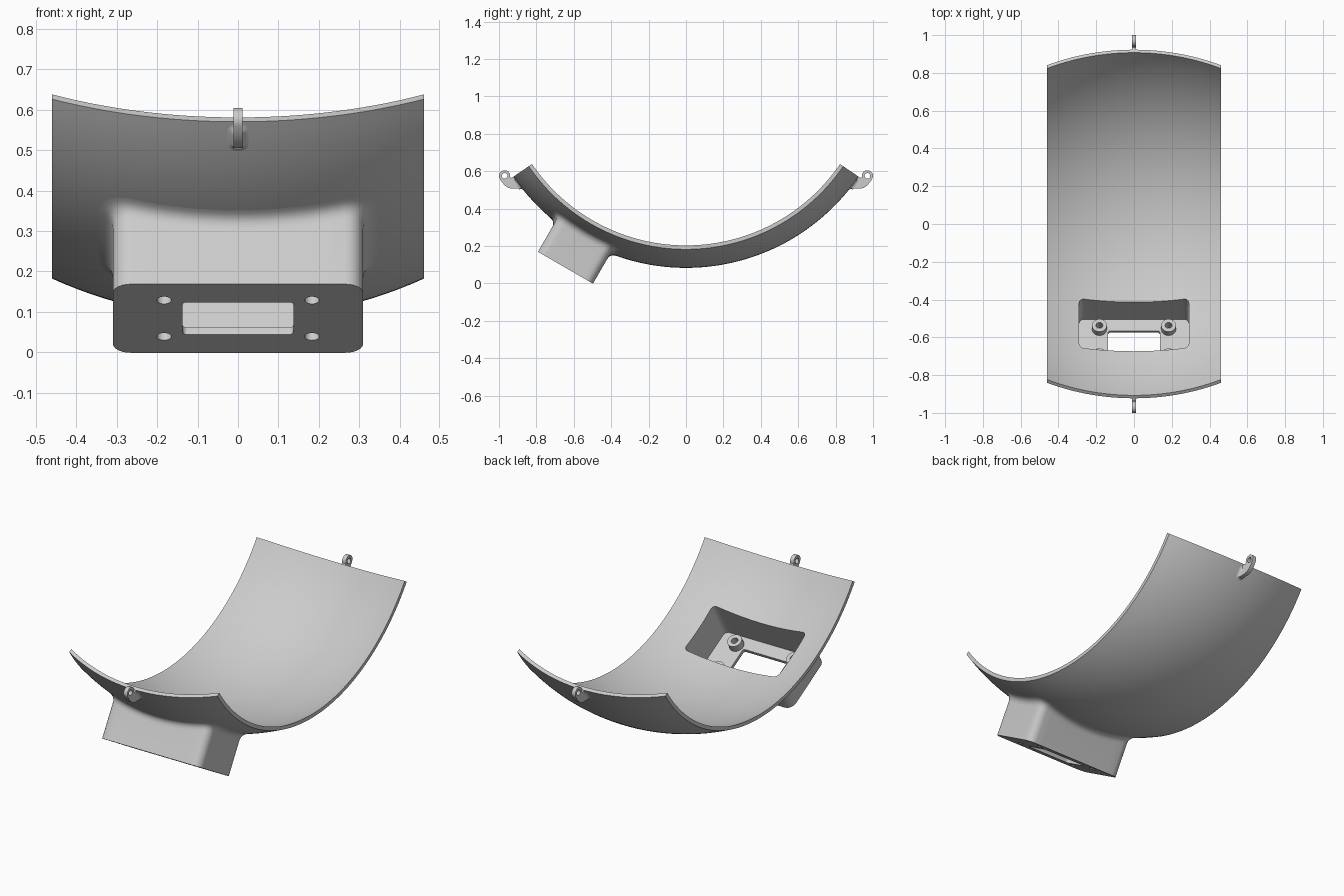
import bpy, bmesh
from math import sin, cos, pi, sqrt, radians
from mathutils import Matrix, Vector

if "Cube" in bpy.data.objects:
    bpy.data.objects.remove(bpy.data.objects["Cube"])

CENTRE = Vector((0, 0, 1.2))      # centre of the spherical shell
R_OUT, R_IN = 1.117, 1.098
HALF_W, END = 0.46, radians(55.7)
TILT = radians(30)                # housing tilt towards the front
FLOOR_OUT, FLOOR_IN = 1.289, 1.269

grey = bpy.data.materials.new("light_grey")
grey.use_nodes = True
grey.diffuse_color = (0.6, 0.6, 0.6, 1)
grey.node_tree.nodes["Principled BSDF"].inputs["Base Color"].default_value = (0.6, 0.6, 0.6, 1)


def frame(a):
    """Local axes at angle a: across, along the arc, outward depth."""
    axes = Matrix(((1, 0, 0), (0, -cos(a), sin(a)), (0, -sin(a), -cos(a)))).transposed()
    return Matrix.Translation(CENTRE) @ axes.to_4x4()


def finish(name, bm, matrix=None):
    if matrix:
        bm.transform(matrix)
    bmesh.ops.recalc_face_normals(bm, faces=bm.faces)
    mesh = bpy.data.meshes.new(name)
    bm.to_mesh(mesh)
    bm.free()
    mesh.materials.append(grey)
    ob = bpy.data.objects.new(name, mesh)
    bpy.context.collection.objects.link(ob)
    return ob


def loft(name, rings, matrix=None):
    """Closed solid through rings of equal point count."""
    bm = bmesh.new()
    loops = [[bm.verts.new(p) for p in ring] for ring in rings]
    n = len(loops[0])
    for a, b in zip(loops, loops[1:]):
        for i in range(n):
            j = (i + 1) % n
            bm.faces.new((a[i], a[j], b[j], b[i]))
    bm.faces.new(loops[0])
    bm.faces.new(loops[-1])
    return finish(name, bm, matrix)


def rounded(hx, ht, r, steps=6, side=12):
    """Rounded rectangle as (point, outward normal) pairs."""
    out = []
    corners = [(1, 1), (-1, 1), (-1, -1), (1, -1)]
    for k, (sx, sy) in enumerate(corners):
        c = Vector((sx * (hx - r), sy * (ht - r)))
        for i in range(steps + 1):
            a = (k + i / steps) * pi / 2
            n = Vector((cos(a), sin(a)))
            out.append((c + n * r, n))
        nx, ny = corners[(k + 1) % 4]
        c2, last = Vector((nx * (hx - r), ny * (ht - r))), out[-1][0]
        end = c2 + n * r
        out += [(last.lerp(end, i / side), n) for i in range(1, side)]
    return out


def at_depth(path, d):
    return [(p.x, p.y, d) for p, n in path]


def on_sphere(path, r):
    return [(p.x, p.y, sqrt(r * r - p.length_squared)) for p, n in path]


def fillet(path, size, steps=6):
    """Rings blending a wall into the outside of the shell."""
    rings = []
    for i in range(steps + 1):
        u = i / steps
        ring = []
        for p, n in path:
            q = p + n * size
            z0 = sqrt(R_OUT ** 2 - p.length_squared)
            z1 = sqrt(R_OUT ** 2 - q.length_squared)
            a, b, c = Vector((*p, z0 + size)), Vector((*p, z0)), Vector((*q, z1))
            ring.append(a * (1 - u) ** 2 + b * 2 * u * (1 - u) + c * u * u)
        rings.append(ring)
    return rings


def tube(name, r, lo, hi, matrix, n=32):
    ring = [(r * cos(2 * pi * i / n), r * sin(2 * pi * i / n)) for i in range(n)]
    return loft(name, [[(x, y, d) for x, y in ring] for d in (lo, hi)], matrix)


def cut(ob, cutter):
    mod = ob.modifiers.new("cut", "BOOLEAN")
    mod.operation, mod.solver, mod.object = "DIFFERENCE", "EXACT", cutter
    bpy.context.view_layer.objects.active = ob
    bpy.ops.object.modifier_apply(modifier=mod.name)
    bpy.data.objects.remove(cutter)


parts = []
housing_frame = frame(TILT)

# Curved shell: a strip of a sphere between two side planes
NX, NA = 28, 72
bm = bmesh.new()
skins = []
for r in (R_OUT, R_IN):
    rows = []
    for i in range(NX + 1):
        x = HALF_W * (2 * i / NX - 1)
        rho = sqrt(r * r - x * x)
        angles = [END * (2 * j / NA - 1) for j in range(NA + 1)]
        rows.append([bm.verts.new((x, rho * sin(a), CENTRE.z - rho * cos(a))) for a in angles])
    for a, b in zip(rows, rows[1:]):
        for j in range(NA):
            bm.faces.new((a[j], b[j], b[j + 1], a[j + 1]))
    skins.append(rows)
borders = []
for rows in skins:
    borders.append(rows[0][:-1] + [row[-1] for row in rows[:-1]]
                   + rows[-1][:0:-1] + [row[0] for row in rows[:0:-1]])
for i in range(len(borders[0])):
    o, q = borders
    j = (i + 1) % len(o)
    bm.faces.new((o[i], o[j], q[j], q[i]))
shell = finish("shell", bm)
parts.append(shell)

# Housing box with blended rim and open cavity
outer = rounded(0.31, 0.17, 0.045)
inner = rounded(0.29, 0.15, 0.025)
cut(shell, loft("cavity_cutter", [at_depth(inner, d) for d in (0.95, 1.2)], housing_frame))
housing = loft("housing", [at_depth(outer, FLOOR_OUT)] + fillet(outer, 0.035)
               + [on_sphere(inner, 1.106), at_depth(inner, FLOOR_IN)], housing_frame)
window = rounded(0.137, 0.08, 0.012)
cut(housing, loft("window_cutter", [at_depth(window, d) for d in (1.25, 1.31)], housing_frame))
parts.append(housing)

# Four screw bosses with through holes
for sx in (-1, 1):
    for st in (-1, 1):
        m = housing_frame @ Matrix.Translation((sx * 0.183, st * 0.09, 0))
        boss = tube("screw_boss", 0.039, 1.229, 1.275, m)
        for ob in (boss, housing):
            cut(ob, tube("bore_cutter", 0.018, 1.2, 1.32, m))
        parts.append(boss)

# Hanging lug at each end: eye, arm and flared foot
EYE_Y, EYE_Z, EYE_R, THICK = 0.97, 0.575, 0.03, 0.0115
for name, s in (("front", -1), ("back", 1)):
    outline = [(0.92, 0.570), (0.935, 0.564), (0.942, 0.568)]
    for i in range(17):
        a = radians(170 - i * 200 / 16)
        outline.append((EYE_Y + EYE_R * cos(a), EYE_Z + EYE_R * sin(a)))
    outline += [(0.984, 0.541), (0.968, 0.522), (0.95, 0.511), (0.93, 0.506), (0.868, 0.506)]
    lug = loft(name + "_lug", [[(x, s * y, z) for y, z in outline] for x in (-THICK, THICK)])
    turn = Matrix.Translation((0, s * EYE_Y, EYE_Z)) @ Matrix.Rotation(pi / 2, 4, "Y")
    cut(lug, tube("eye_cutter", 0.015, -0.1, 0.1, turn))
    foot_path = rounded(THICK, 0.026, 0.008, 4, 3)
    foot = loft(name + "_lug_foot", fillet(foot_path, 0.016, 4) + [on_sphere(foot_path, 1.108)],
                frame(-s * radians(53.2)))
    parts += [lug, foot]

# Smooth shading with sharp edges kept
bpy.ops.object.select_all(action="DESELECT")
for ob in parts:
    ob.select_set(True)
bpy.context.view_layer.objects.active = shell
bpy.ops.object.shade_smooth_by_angle(angle=radians(30))
